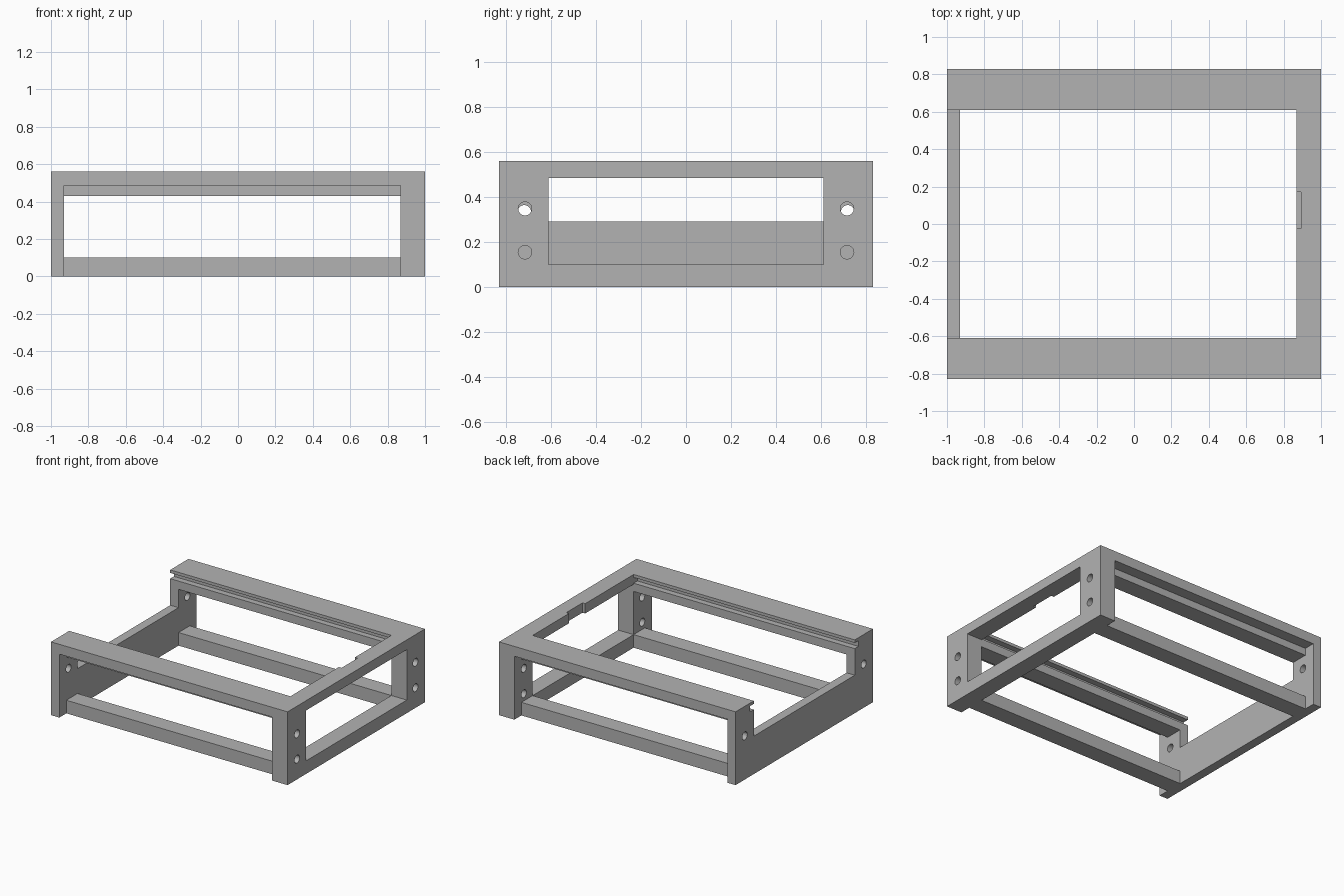
import bpy
import math

if "Cube" in bpy.data.objects:
    bpy.data.objects.remove(bpy.data.objects["Cube"], do_unlink=True)

grey = bpy.data.materials.new("plain_grey")
grey.use_nodes = True
grey.diffuse_color = (0.45, 0.45, 0.45, 1)
grey.node_tree.nodes["Principled BSDF"].inputs["Base Color"].default_value = (0.45, 0.45, 0.45, 1)


def box(name, x, y, z):
    """Box from its (low, high) range on each axis."""
    ranges = (x, y, z)
    bpy.ops.mesh.primitive_cube_add(size=1, location=[(a + b) / 2 for a, b in ranges])
    obj = bpy.context.object
    obj.name = name
    obj.scale = [b - a for a, b in ranges]
    bpy.ops.object.transform_apply(location=True, rotation=True, scale=True)
    return obj


def rod(name, x, y, z, radius=0.03):
    """Cylinder along x."""
    bpy.ops.mesh.primitive_cylinder_add(vertices=32, radius=radius, depth=x[1] - x[0],
                                        location=((x[0] + x[1]) / 2, y, z),
                                        rotation=(0, math.pi / 2, 0))
    obj = bpy.context.object
    obj.name = name
    bpy.ops.object.transform_apply(location=True, rotation=True, scale=True)
    return obj


def cut(body, cutter):
    """Subtract the cutter, then drop it."""
    mod = body.modifiers.new("cut", 'BOOLEAN')
    mod.operation = 'DIFFERENCE'
    mod.solver = 'EXACT'
    mod.object = cutter
    bpy.context.view_layer.objects.active = body
    bpy.ops.object.modifier_apply(modifier=mod.name)
    bpy.data.objects.remove(cutter, do_unlink=True)


INNER_X = (-0.93, 0.87)
INNER_Y = (-0.61, 0.61)

# Solid block, hollowed from top to bottom
frame = box("open_frame", (-1, 1), (-0.83, 0.83), (0, 0.56))
cut(frame, box("hollow", INNER_X, INNER_Y, (-0.1, 0.7)))

# Low wall on one end, window on the other
cut(frame, box("low_wall_opening", (-1.1, -0.9), INNER_Y, (0.29, 0.7)))
cut(frame, box("end_window", (0.8, 1.1), INNER_Y, (0.1, 0.485)))

# Shallow notch in the top beam
cut(frame, box("beam_notch", (0.8, 0.893), (-0.025, 0.17), (0.45, 0.7)))

for side in (-1, 1):
    def span(a, b):
        return tuple(sorted((side * a, side * b)))

    # Long side: outer recess, through window and slide groove
    cut(frame, box("side_recess", INNER_X, span(0.745, 0.9), (-0.1, 0.485)))
    cut(frame, box("side_window", INNER_X, span(0.5, 0.9), (0.1, 0.43)))
    cut(frame, box("slide_groove", (-1.1, 0.87), span(0.5, 0.655), (0.493, 0.537)))

    # Screw holes in the corner posts
    for z in (0.155, 0.348):
        cut(frame, rod("post_hole", (0.8, 1.1), side * 0.715, z))
    cut(frame, rod("low_wall_hole", (-1.1, -0.9), side * 0.718, 0.334))

frame.data.materials.clear()
frame.data.materials.append(grey)
for face in frame.data.polygons:
    face.material_index = 0

bpy.ops.object.select_all(action='DESELECT')
frame.select_set(True)
bpy.context.view_layer.objects.active = frame
bpy.ops.object.shade_smooth_by_angle(angle=math.radians(30))
